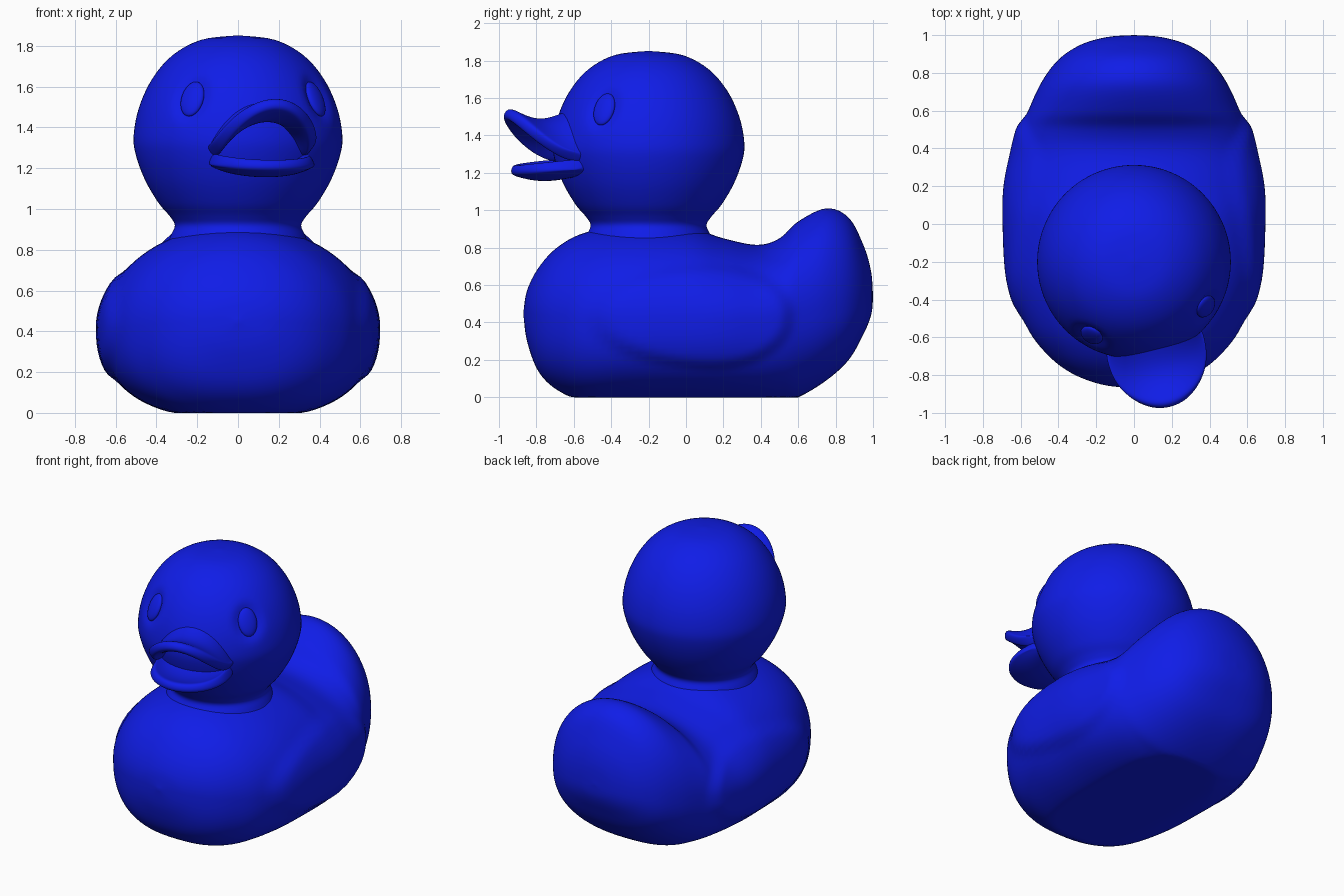
import bpy, bmesh
from math import sin, cos, pi, radians, exp, sqrt
from mathutils import Vector

if "Cube" in bpy.data.objects:
    bpy.data.objects.remove(bpy.data.objects["Cube"])

blue = bpy.data.materials.new("blue_rubber")
blue.diffuse_color = (0.005, 0.012, 0.8, 1)
blue.use_nodes = True
blue.node_tree.nodes["Principled BSDF"].inputs["Base Color"].default_value = blue.diffuse_color
TURN = radians(14)                     # the head looks slightly to one side
HEAD_AT = (0, -0.2, 0)


def spline(rows, steps):
    """Smooth curve through rows of values."""
    out = []
    n = len(rows)
    for i in range(n - 1):
        p = [rows[max(0, min(n - 1, i + k))] for k in (-1, 0, 1, 2)]
        for s in range(steps):
            t = s / steps
            out.append([b + 0.5 * t * (c - a + t * (2*a - 5*b + 4*c - d + t * (3*(b - c) + d - a)))
                        for a, b, c, d in zip(*p)])
    out.append(list(rows[-1]))
    return out


def make_grid(name, rows, closed):
    """Skin rows of points into a smooth object."""
    bm = bmesh.new()
    grid = [[bm.verts.new(p) for p in row] for row in rows]
    for r0, r1 in zip(grid, grid[1:]):
        m = len(r0)
        for j in range(m if closed else m - 1):
            k = (j + 1) % m
            bm.faces.new((r0[j], r0[k], r1[k], r1[j]))
    bmesh.ops.remove_doubles(bm, verts=bm.verts, dist=0.0005)
    bmesh.ops.recalc_face_normals(bm, faces=bm.faces)
    mesh = bpy.data.meshes.new(name)
    bm.to_mesh(mesh)
    bm.free()
    for f in mesh.polygons:
        f.use_smooth = True
    mesh.materials.append(blue)
    obj = bpy.data.objects.new(name, mesh)
    bpy.context.collection.objects.link(obj)
    return obj


def on_head(obj):
    obj.location = HEAD_AT
    obj.rotation_euler = (0, 0, TURN)


def power(v, e):
    return (1 if v >= 0 else -1) * abs(v) ** e


# Body with tail: y, half width, widest height, top, bottom
stations = [(-.87, 0, .45, .45, .45), (-.85, .17, .45, .57, .30), (-.79, .33, .44, .69, .14),
            (-.69, .46, .43, .80, .04), (-.54, .57, .42, .88, -.02), (-.30, .65, .42, .92, -.03),
            (0, .67, .42, .91, -.03), (.20, .665, .42, .85, -.03), (.38, .63, .42, .815, -.03),
            (.50, .60, .43, .85, -.02), (.60, .56, .45, .94, 0), (.75, .49, .48, 1.01, .09),
            (.87, .40, .50, .96, .20), (.95, .28, .52, .81, .34), (.99, .14, .53, .67, .44),
            (1.0, 0, .53, .53, .53)]
rows = []
for y, w, zc, zt, zb in spline(stations, 6):
    ring = []
    for j in range(96):
        a = 2 * pi * j / 96
        c, s = cos(a), sin(a)
        if s >= 0:
            x, z = w * c, zc + (zt - zc) * s
        else:
            x, z = w * power(c, 0.8), zc + (zc - zb) * power(s, 0.8)
        # raised wing on each flank
        m = sqrt(((y - .15) / (.40 if y > .15 else .62)) ** 2 + ((z - .43) / .26) ** 2)
        t = max(0, min(1, (1.12 - m) / .24))
        if abs(x) > .3:
            x += (1 if x > 0 else -1) * .026 * t * t * (3 - 2 * t)
        ring.append((x, y, max(0, z)))
    rows.append(ring)
make_grid("body", rows, True)

# Head: turned profile with shallow eye sockets
profile = [(.36, .80), (.33, .87), (.31, .92), (.335, .965), (.39, 1.03), (.455, 1.14), (.50, 1.26),
           (.512, 1.36), (.485, 1.50), (.42, 1.64), (.32, 1.755), (.18, 1.83), (0, 1.852)]
eyes = [Vector((side * .46 * sin(radians(44)), -.46 * cos(radians(44)), 1.545)) for side in (-1, 1)]
rows = []
for r, z in spline(profile, 5):
    ring = []
    for j in range(96):
        a = 2 * pi * j / 96
        p = Vector((r * cos(a), r * sin(a), z))
        for e in eyes:
            d = p - e
            k = (d.x ** 2 + d.y ** 2) / .085 ** 2 + d.z ** 2 / .11 ** 2
            p -= Vector((cos(a), sin(a), .4)) * (.03 * exp(-k * k))
        ring.append(p)
    rows.append(ring)
on_head(make_grid("head", rows, True))

# Eyes: flattened ovals sitting in the sockets
for name, e in zip(("left_eye", "right_eye"), eyes):
    normal = Vector((e.x, e.y, .2)).normalized()
    side = Vector((0, 0, 1)).cross(normal).normalized()
    up = normal.cross(side)
    rows = []
    for i in range(17):
        f = pi * i / 16
        rows.append([e - normal * .014 + side * (.062 * sin(f) * cos(2 * pi * j / 32))
                     + up * (.092 * sin(f) * sin(2 * pi * j / 32)) + normal * (.026 * cos(f))
                     for j in range(32)])
    on_head(make_grid(name, rows, True))


# Beak: two curved sheets, thickened and rounded
def bill(name, root_z, root_rise, rim_z, rim_rise, reach, dip, thick):
    rows = []
    for i in range(8):
        u = i / 7
        row = []
        for j in range(21):
            a = -pi / 2 + pi * j / 20
            c = max(0, cos(a))
            x = (.20 + .05 * u) * sin(a)
            d0, d1 = .32 + .10 * c, .43 + reach * c ** .7
            z0, z1 = root_z + root_rise * c, rim_z + rim_rise * c ** 1.3
            z = z0 + (z1 - z0) * u - dip * sin(pi * u) * c
            row.append((x, -(d0 + (d1 - d0) * u), z))
        rows.append(row)
    obj = make_grid(name, rows, False)
    sol = obj.modifiers.new("thickness", 'SOLIDIFY')
    sol.thickness = thick
    sol.offset = 0
    sub = obj.modifiers.new("round", 'SUBSURF')
    sub.levels = sub.render_levels = 2
    on_head(obj)


bill("upper_beak", 1.28, .23, 1.275, .25, .36, .06, .065)
bill("lower_beak", 1.24, -.03, 1.245, -.025, .32, .03, .06)
